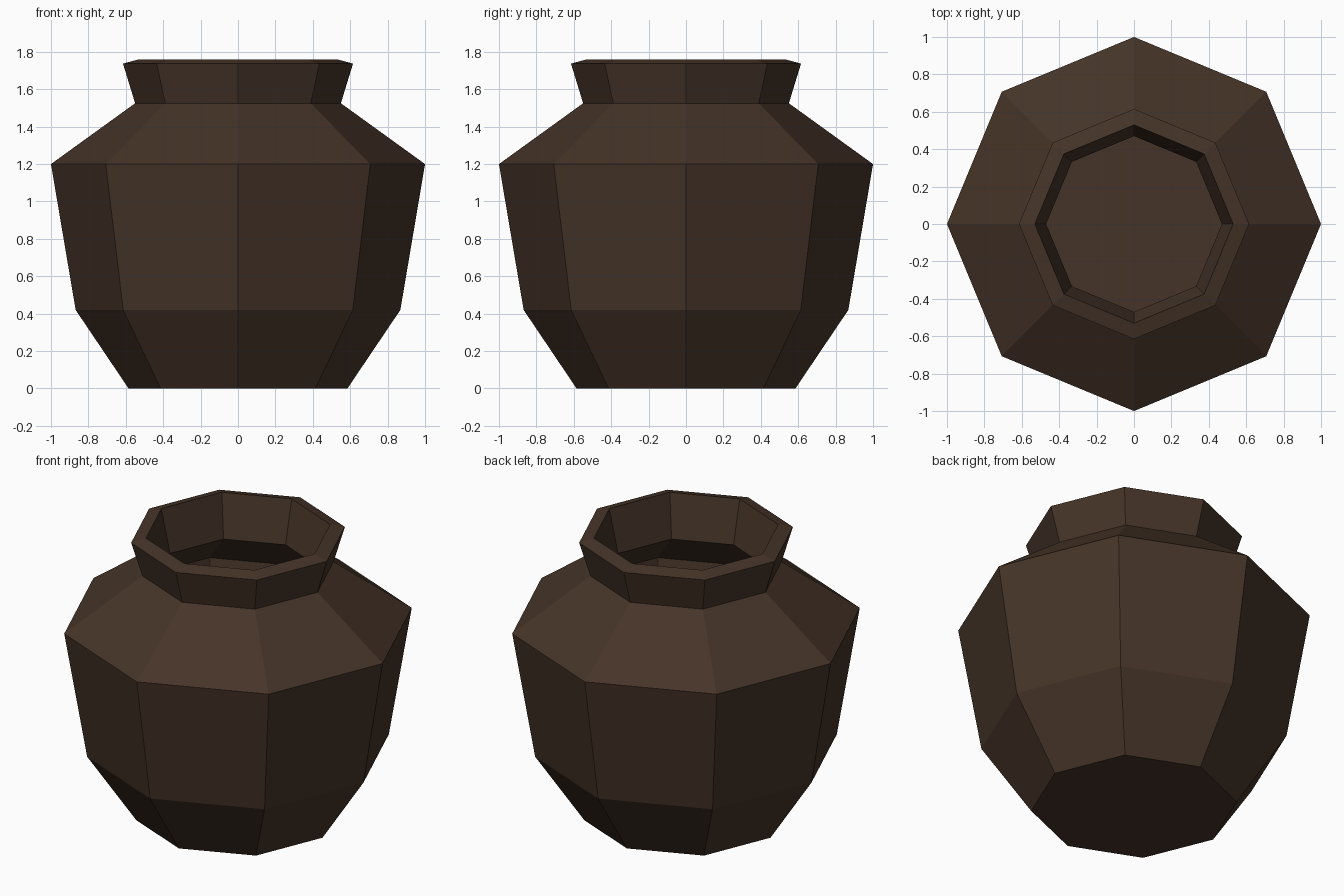
import bpy, bmesh, math

if "Cube" in bpy.data.objects:
    bpy.data.objects.remove(bpy.data.objects["Cube"])

SIDES = 8

# one flat dark clay colour
clay = bpy.data.materials.new("dark brown clay")
clay.diffuse_color = (0.060, 0.034, 0.021, 1)
clay.use_nodes = True
clay.node_tree.nodes["Principled BSDF"].inputs["Base Color"].default_value = clay.diffuse_color

# closed wall profile (radius, height): outside going up, rim, inside going down
profile = [(0.585, 0.0), (0.868, 0.42), (1.0, 1.2), (0.55, 1.525), (0.615, 1.737),
           (0.53, 1.76), (0.47, 1.495), (0.925, 1.17), (0.793, 0.45), (0.545, 0.07)]

# sweep the profile around eight sides
bm = bmesh.new()
rings = []
for r, z in profile:
    rings.append([bm.verts.new((r * math.cos(2 * math.pi * i / SIDES),
                                r * math.sin(2 * math.pi * i / SIDES), z))
                  for i in range(SIDES)])
for a, b in zip(rings, rings[1:]):
    for i in range(SIDES):
        j = (i + 1) % SIDES
        bm.faces.new((a[i], a[j], b[j], b[i]))

# underside and inner floor
bm.faces.new(rings[0][::-1])
bm.faces.new(rings[-1])
bmesh.ops.recalc_face_normals(bm, faces=bm.faces)

mesh = bpy.data.meshes.new("pot")
bm.to_mesh(mesh)
bm.free()
mesh.materials.append(clay)
pot = bpy.data.objects.new("pot", mesh)
bpy.context.collection.objects.link(pot)
